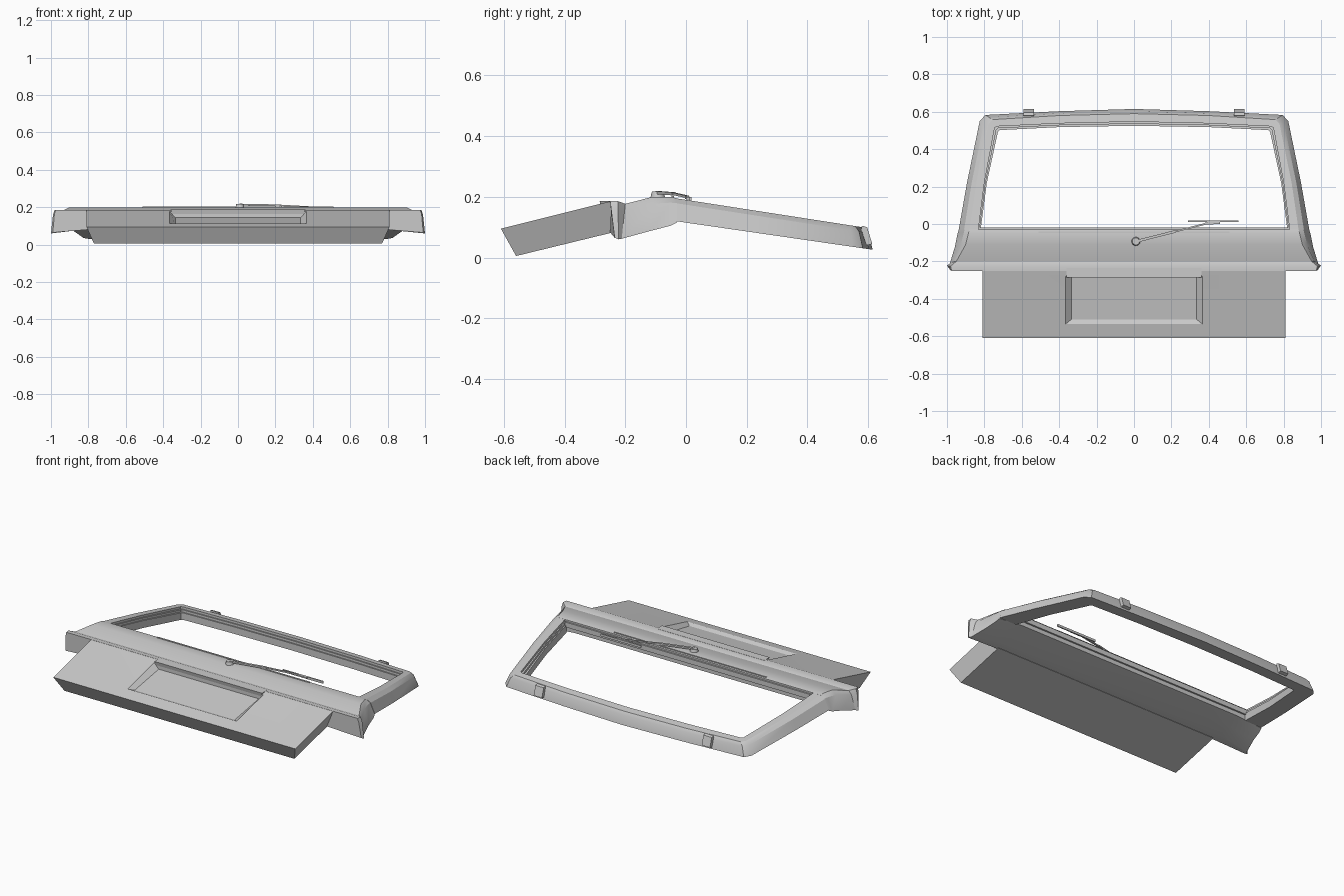
import bpy, bmesh, math
from mathutils import Vector

cube = bpy.data.objects.get("Cube")
if cube:
    bpy.data.objects.remove(cube, do_unlink=True)

paint = bpy.data.materials.new("light_grey_paint")
paint.use_nodes = True
GREY = (0.6, 0.6, 0.6, 1)
paint.diffuse_color = GREY
paint.node_tree.nodes["Principled BSDF"].inputs["Base Color"].default_value = GREY


def finish(name, bm, angle=30):
    bmesh.ops.recalc_face_normals(bm, faces=bm.faces)
    mesh = bpy.data.meshes.new(name)
    bm.to_mesh(mesh)
    bm.free()
    ob = bpy.data.objects.new(name, mesh)
    bpy.context.collection.objects.link(ob)
    mesh.materials.append(paint)
    bpy.ops.object.select_all(action='DESELECT')
    ob.select_set(True)
    bpy.context.view_layer.objects.active = ob
    bpy.ops.object.shade_smooth_by_angle(angle=math.radians(angle))
    return ob


def loft(name, rings, angle=30):
    """Join closed rings of points and cap both ends."""
    bm = bmesh.new()
    loops = [[bm.verts.new(p) for p in ring] for ring in rings]
    n = len(loops[0])
    for a, b in zip(loops, loops[1:]):
        for i in range(n):
            j = (i + 1) % n
            bm.faces.new((a[i], a[j], b[j], b[i]))
    bm.faces.new(loops[0])
    bm.faces.new(loops[-1])
    return finish(name, bm, angle)


def quad(x, y0, z0, y1, z1):
    return [(-x, y0, z0), (x, y0, z0), (x, y1, z1), (-x, y1, z1)]


def bar(name, a, b, width, height):
    """Straight bar with a rectangular section from a to b."""
    a, b = Vector(a), Vector(b)
    side = (b - a).cross(Vector((0, 0, 1))).normalized() * width / 2
    up = Vector((0, 0, height / 2))
    return loft(name, [[p - side - up, p + side - up, p + side + up, p - side + up]
                       for p in (a, b)])


def cylinder(name, centre, radius, depth):
    bm = bmesh.new()
    bmesh.ops.create_cone(bm, cap_ends=True, segments=16, radius1=radius,
                          radius2=radius * 0.8, depth=depth)
    bmesh.ops.translate(bm, verts=bm.verts, vec=centre)
    return finish(name, bm)


# Lower panel with its wedge-shaped plate recess
loft("lower_panel", [
    quad(0.77, -0.56, 0.005, -0.24, 0.083),
    quad(0.81, -0.61, 0.095, -0.25, 0.185),
    quad(0.365, -0.535, 0.114, -0.28, 0.177),
    quad(0.335, -0.51, 0.105, -0.28, 0.145)], 10)

# Hood above the plate recess
loft("plate_hood", [
    quad(0.35, -0.28, 0.165, -0.235, 0.165),
    quad(0.36, -0.285, 0.187, -0.235, 0.187)], 10)

# Deck below the window, flaring into the side wings
# each row: top y, z, half width; outer bottom y, z, half width; inner bottom y, z
deck_rows = [
    (-0.25, 0.186, 0.975, -0.235, 0.065, 0.99, -0.25, 0.083),
    (-0.225, 0.186, 0.98, -0.222, 0.06, 1.0, -0.225, 0.088),
    (-0.2, 0.177, 0.95, -0.212, 0.062, 0.985, -0.2, 0.092),
    (-0.11, 0.2, 0.9, -0.12, 0.087, 0.957, -0.12, 0.11),
    (-0.05, 0.2, 0.885, -0.05, 0.105, 0.943, -0.05, 0.126),
    (-0.03, 0.195, 0.88, -0.03, 0.115, 0.937, -0.03, 0.13),
]
rings = []
for ty, tz, tx, oy, oz, ox, iy, iz in deck_rows:
    my, mz, mx = (0.8 * ty + 0.2 * oy, 0.8 * tz + 0.2 * oz, 0.55 * tx + 0.45 * ox)
    half = [(0.77, iy, iz), (ox, oy, oz), (mx, my, mz), (tx, ty, tz)]
    rings.append(half + [(-x, y, z) for x, y, z in reversed(half)])
loft("deck_and_wings", rings)


# Window frame: outer edge, crease, rim and opening along one half
def top_z(y):
    return 0.19 - 0.155 * y


def base_z(y):
    return 0.115 - 0.145 * y


stations = [
    ((0.937, -0.03), (0.88, -0.03), (0.832, -0.03), (0.82, -0.03)),
    ((0.893, 0.22), (0.843, 0.22), (0.8, 0.22), (0.787, 0.22)),
    ((0.825, 0.55), (0.778, 0.535), (0.745, 0.515), (0.727, 0.495)),
    ((0.795, 0.583), (0.757, 0.558), (0.735, 0.522), (0.717, 0.502)),
    ((0.4, 0.603), (0.4, 0.58), (0.4, 0.538), (0.4, 0.518)),
    ((0, 0.615), (0, 0.59), (0, 0.547), (0, 0.525)),
]
half = []
for outer, crease, rim, inner in stations:
    o, c, r, i = (Vector(p) for p in (outer, crease, rim, inner))
    m = o * 0.5 + c * 0.5
    s = r * 0.5 + i * 0.5
    half.append([
        (o.x, o.y, base_z(o.y)),
        (m.x, m.y, top_z(m.y) - 0.016),
        (c.x, c.y, top_z(c.y)),
        (r.x, r.y, top_z(r.y)),
        (r.x, r.y, top_z(r.y) - 0.014),
        (s.x, s.y, top_z(s.y) - 0.014),
        (s.x, s.y, top_z(s.y) - 0.028),
        (i.x, i.y, top_z(i.y) - 0.028),
        (i.x, i.y, base_z(i.y))])
mirrored = [[(-x, y, z) for x, y, z in ring] for ring in reversed(half[:-1])]
loft("window_frame", half + mirrored)

# Window sill step and rubber strip
bar("window_sill", (-0.825, -0.026, 0.17), (0.825, -0.026, 0.17), 0.012, 0.03)
bar("sill_strip", (-0.51, -0.043, 0.2), (0.51, -0.043, 0.2), 0.008, 0.006)

# Hinges on the top edge
for side, label in ((1, "left"), (-1, "right")):
    x0, x1 = side * 0.535, side * 0.59
    loft(label + "_hinge", [
        [(x, 0.577, 0.09), (x, 0.58, 0.105), (x, 0.597, 0.1),
         (x, 0.614, 0.045), (x, 0.595, 0.04)] for x in (x0, x1)], 20)

# Wiper
cylinder("wiper_pivot", (0.01, -0.093, 0.207), 0.024, 0.02)
bar("wiper_arm_lower", (0.01, -0.093, 0.214), (0.22, -0.04, 0.21), 0.014, 0.01)
bar("wiper_arm_upper", (0.22, -0.04, 0.21), (0.4, 0.005, 0.2), 0.009, 0.008)
bar("wiper_link", (0.38, 0.003, 0.198), (0.46, 0.006, 0.196), 0.012, 0.008)
bar("wiper_blade", (0.29, 0.015, 0.192), (0.56, 0.015, 0.192), 0.007, 0.014)
